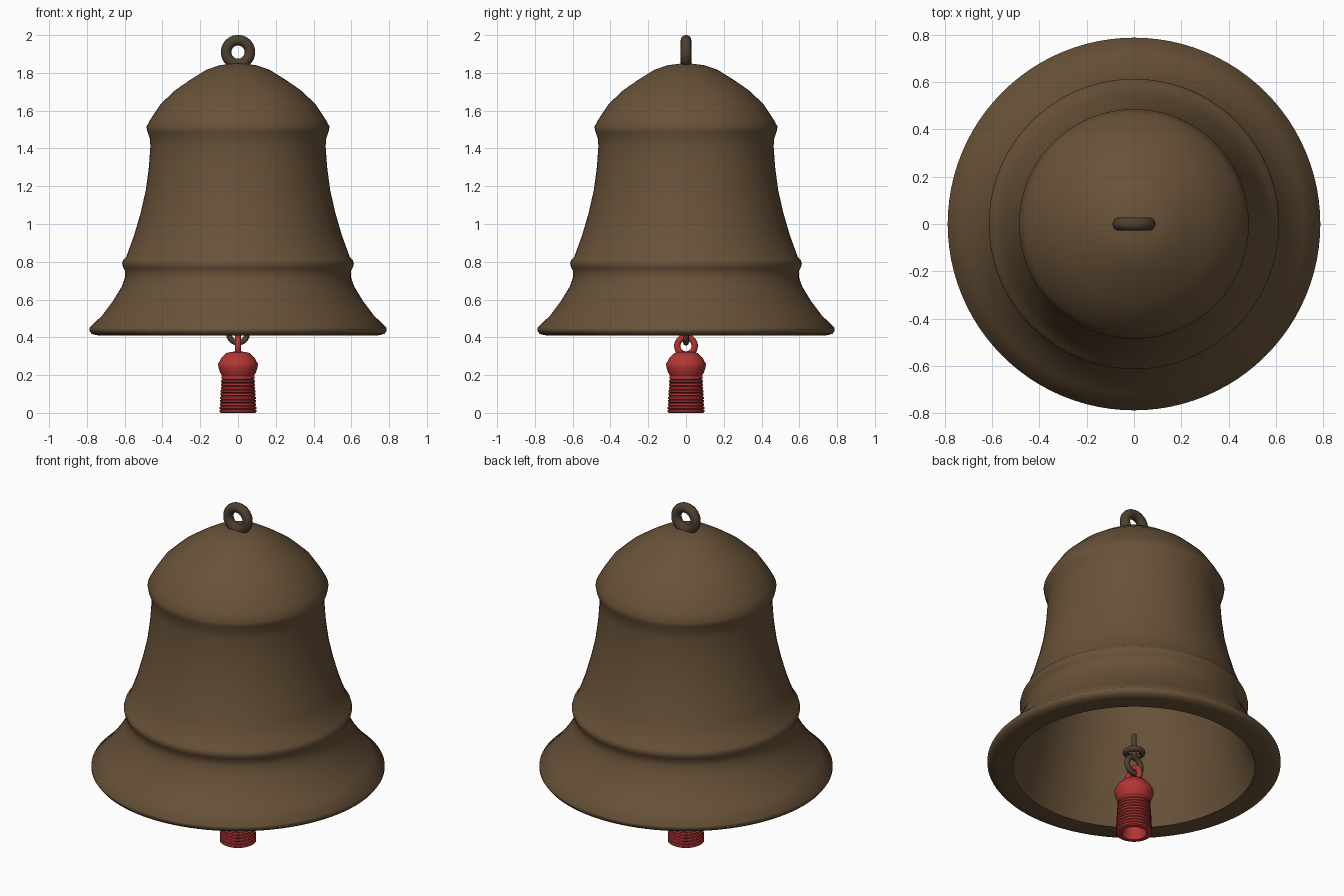
import bpy, bmesh, math

if "Cube" in bpy.data.objects:
    bpy.data.objects.remove(bpy.data.objects["Cube"])


def material(name, rgb):
    m = bpy.data.materials.new(name)
    m.diffuse_color = (*rgb, 1)
    m.use_nodes = True
    m.node_tree.nodes["Principled BSDF"].inputs["Base Color"].default_value = m.diffuse_color
    return m


BRONZE = material("bronze", (0.14, 0.085, 0.04))
IRON = material("dark_iron", (0.075, 0.05, 0.03))
RED = material("red_enamel", (0.45, 0.035, 0.035))


def finish(obj, name, mat, angle=50):
    obj.name = name
    obj.data.materials.append(mat)
    bpy.ops.object.select_all(action='DESELECT')
    obj.select_set(True)
    bpy.context.view_layer.objects.active = obj
    bpy.ops.object.shade_smooth_by_angle(angle=math.radians(angle))
    return obj


def lathe(name, profile, mat, steps=64, angle=50):
    """Spin an (r, z) profile around the z axis."""
    bm = bmesh.new()
    verts = [bm.verts.new((r, 0, z)) for r, z in profile]
    edges = [bm.edges.new(pair) for pair in zip(verts, verts[1:])]
    bmesh.ops.spin(bm, geom=verts + edges, cent=(0, 0, 0), axis=(0, 0, 1),
                   angle=math.tau, steps=steps, use_merge=False)
    bmesh.ops.remove_doubles(bm, verts=bm.verts, dist=1e-5)
    bmesh.ops.recalc_face_normals(bm, faces=bm.faces)
    mesh = bpy.data.meshes.new(name)
    bm.to_mesh(mesh)
    bm.free()
    obj = bpy.data.objects.new(name, mesh)
    bpy.context.collection.objects.link(obj)
    return finish(obj, name, mat, angle)


def ring(name, z, major, minor, rot, mat):
    bpy.ops.mesh.primitive_torus_add(location=(0, 0, z), rotation=rot,
                                     major_radius=major, minor_radius=minor,
                                     major_segments=40, minor_segments=16)
    return finish(bpy.context.object, name, mat)


# Bell shell: outer skin from crown to lip, then back up inside
outer = [(0, 1.853), (0.10, 1.84), (0.17, 1.815), (0.25, 1.765), (0.33, 1.71),
         (0.41, 1.635), (0.46, 1.56), (0.485, 1.515), (0.48, 1.49),
         (0.466, 1.45), (0.464, 1.41), (0.472, 1.30), (0.488, 1.18),
         (0.515, 1.06), (0.55, 0.94), (0.592, 0.825), (0.608, 0.81),
         (0.613, 0.79), (0.608, 0.77), (0.599, 0.755), (0.597, 0.72),
         (0.615, 0.67), (0.66, 0.595), (0.72, 0.515), (0.787, 0.45),
         (0.787, 0.435), (0.775, 0.418), (0.74, 0.41)]
inner = [(0.65, 0.41), (0.61, 0.52), (0.56, 0.66), (0.54, 0.76), (0.48, 0.96),
         (0.44, 1.15), (0.42, 1.40), (0.41, 1.53), (0.31, 1.65),
         (0.16, 1.76), (0, 1.79)]
lathe("bell_shell", outer + inner, BRONZE, steps=96)

# Hanging ring on the crown
UP = (math.pi / 2, 0, 0)
SIDE = (0, math.pi / 2, 0)
ring("hanging_ring", 1.91, 0.063, 0.028, UP, IRON)

# Clapper suspension: short rod, collar and link
bpy.ops.mesh.primitive_cylinder_add(vertices=20, radius=0.014, depth=0.14,
                                    location=(0, 0, 0.54))
finish(bpy.context.object, "clapper_rod", IRON)
ring("rod_collar", 0.50, 0.045, 0.016, (0, 0, 0), IRON)
ring("link_ring", 0.42, 0.048, 0.015, UP, IRON)
ring("clapper_eye", 0.355, 0.046, 0.017, SIDE, RED)

# Clapper: domed head, ribbed flaring skirt, hollow underside
weight = [(0, 0.325), (0.04, 0.323), (0.065, 0.315), (0.09, 0.288),
          (0.105, 0.26), (0.104, 0.24), (0.094, 0.212), (0.084, 0.195)]
ribs = 11
for i in range(ribs):
    t = i / (ribs - 1)
    top, r = 0.193 - i * 0.193 / ribs, 0.088 + 0.010 * t
    h = 0.193 / ribs
    weight += [(r, top - 0.2 * h), (r, top - 0.75 * h), (r - 0.006, top - 0.97 * h)]
weight += [(0.09, 0), (0.068, 0), (0.06, 0.04), (0.055, 0.12), (0, 0.13)]
lathe("clapper", weight, RED, steps=48, angle=40)
